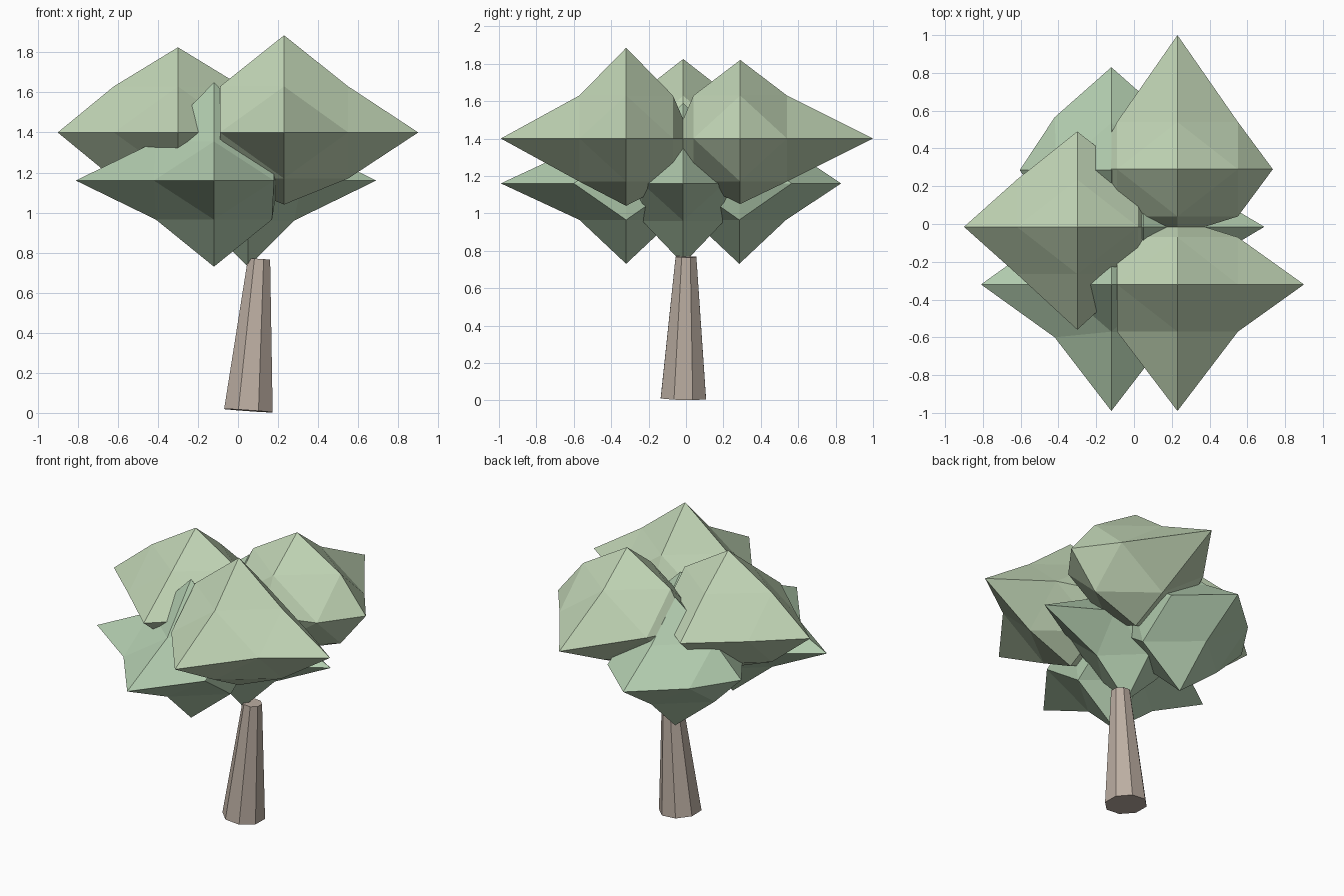
import bpy, bmesh
from math import cos, sin, pi
from mathutils import Vector

if "Cube" in bpy.data.objects:
    bpy.data.objects.remove(bpy.data.objects["Cube"])


def material(name, rgb):
    m = bpy.data.materials.new(name)
    m.diffuse_color = (*rgb, 1)
    m.use_nodes = True
    m.node_tree.nodes["Principled BSDF"].inputs["Base Color"].default_value = m.diffuse_color
    return m


def finish(bm, name, mat):
    bmesh.ops.recalc_face_normals(bm, faces=bm.faces)
    mesh = bpy.data.meshes.new(name)
    bm.to_mesh(mesh)
    bm.free()
    mesh.materials.append(mat)
    bpy.context.collection.objects.link(bpy.data.objects.new(name, mesh))


def leaf_clump(name, centre, neg, pos, mat, mids):
    """Once-divided octahedron: six tips of own length, twelve fixed edge points."""
    bm = bmesh.new()
    c = Vector(centre)
    tips, edges = {}, {}
    for a in range(3):
        for s in (-1, 1):
            d = Vector((0, 0, 0))
            d[a] = -neg[a] if s < 0 else pos[a]
            tips[a, s] = bm.verts.new(c + d)
    for (a, b), (ra, rb) in mids.items():
        for s in (-1, 1):
            for t in (-1, 1):
                d = Vector((0, 0, 0))
                d[a], d[b] = s * ra, t * rb
                edges[a, s, b, t] = bm.verts.new(c + d)
    for i in (-1, 1):
        for j in (-1, 1):
            for k in (-1, 1):
                x, y, z = tips[0, i], tips[1, j], tips[2, k]
                xy, xz, yz = edges[0, i, 1, j], edges[0, i, 2, k], edges[1, j, 2, k]
                for f in ((x, xy, xz), (y, yz, xy), (z, xz, yz), (xy, yz, xz)):
                    bm.faces.new(f)
    finish(bm, name, mat)


bark = material("bark", (0.50, 0.42, 0.36))
light_leaf = material("light_leaf", (0.53, 0.66, 0.46))
dark_leaf = material("dark_leaf", (0.45, 0.61, 0.43))

# Leaning, tapered eight-sided trunk
bm = bmesh.new()
rings = []
for cx, cy, z, r, tilt in ((0.052, -0.014, 0.011, 0.131, -0.07), (0.105, 0, 0.768, 0.06, -0.06)):
    ring = []
    for i in range(8):
        a = 2 * pi * (i + 0.5) / 8
        dx, dy = r * cos(a), r * sin(a)
        ring.append(bm.verts.new((cx + dx, cy + dy, z + tilt * dx - 0.02 * dy)))
    rings.append(ring)
low, high = rings
for i in range(8):
    j = (i + 1) % 8
    bm.faces.new((low[i], low[j], high[j], high[i]))
bm.faces.new(low[::-1])
bm.faces.new(high)
finish(bm, "trunk", bark)

# Upper tier of foliage: centre, reach to -x -y -z, reach to +x +y +z
upper = {(0, 1): (0.32, 0.25), (0, 2): (0.32, 0.23), (1, 2): (0.25, 0.23)}
leaf_clump("upper_left_foliage", (-0.30, -0.015, 1.4),
           (0.60, 0.545, 0.35), (0.42, 0.505, 0.425), light_leaf, upper)
leaf_clump("upper_back_foliage", (0.23, 0.29, 1.4),
           (0.45, 0.35, 0.35), (0.505, 0.71, 0.42), light_leaf, upper)
leaf_clump("upper_front_foliage", (0.23, -0.32, 1.4),
           (0.32, 0.67, 0.36), (0.67, 0.35, 0.485), light_leaf, upper)

# Lower tier of foliage
lower = {(0, 1): (0.30, 0.28), (0, 2): (0.29, 0.195), (1, 2): (0.25, 0.195)}
leaf_clump("lower_front_foliage", (-0.12, -0.32, 1.16),
           (0.69, 0.67, 0.43), (0.32, 0.35, 0.49), dark_leaf, lower)
leaf_clump("lower_back_foliage", (-0.12, 0.285, 1.16),
           (0.485, 0.35, 0.43), (0.35, 0.545, 0.42), dark_leaf, lower)
centre_mids = {(0, 1): (0.27, 0.22), (0, 2): (0.23, 0.20), (1, 2): (0.22, 0.20)}
leaf_clump("centre_foliage", (0.05, -0.015, 1.16),
           (0.40, 0.35, 0.43), (0.64, 0.35, 0.43), dark_leaf, centre_mids)
